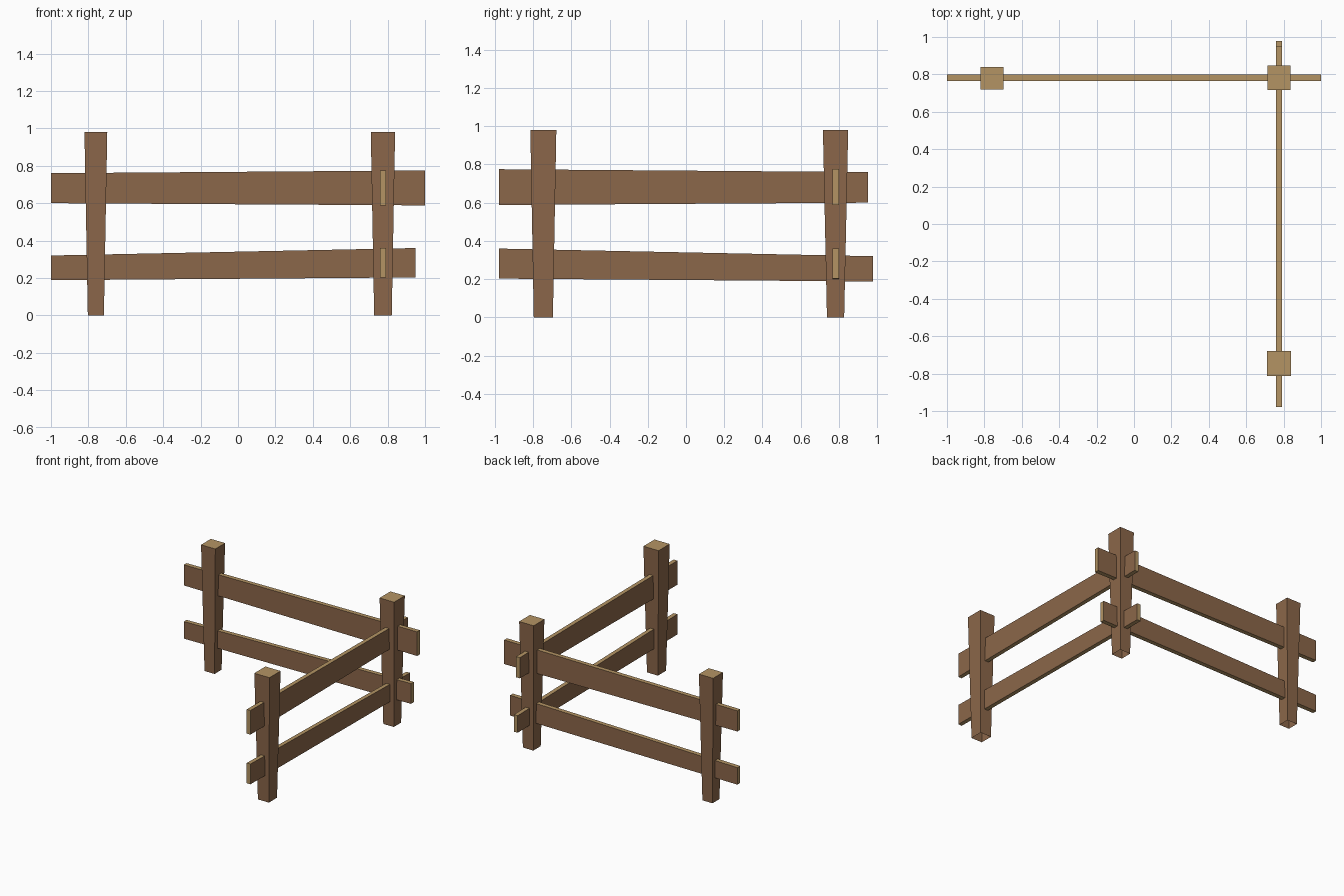
import bpy, bmesh

if "Cube" in bpy.data.objects:
    bpy.data.objects.remove(bpy.data.objects["Cube"])


def material(name, rgb):
    m = bpy.data.materials.new(name)
    m.diffuse_color = (*rgb, 1)
    m.use_nodes = True
    m.node_tree.nodes["Principled BSDF"].inputs["Base Color"].default_value = m.diffuse_color
    return m


BARK = material("brown wood", (0.26, 0.135, 0.068))
CUT = material("pale cut wood", (0.456, 0.296, 0.127))


def block(name, lower, upper, is_cut, is_open=None):
    """Hull between two matching quads; is_cut / is_open pick faces by normal."""
    bm = bmesh.new()
    a = [bm.verts.new(p) for p in lower]
    b = [bm.verts.new(p) for p in upper]
    bm.faces.new(a[::-1])
    bm.faces.new(b)
    for i in range(4):
        j = (i + 1) % 4
        bm.faces.new((a[i], a[j], b[j], b[i]))
    bmesh.ops.recalc_face_normals(bm, faces=bm.faces)
    for f in bm.faces:
        f.material_index = int(is_cut(f.normal))
    if is_open:
        bmesh.ops.delete(bm, geom=[f for f in bm.faces if is_open(f.normal)],
                         context='FACES_ONLY')
    mesh = bpy.data.meshes.new(name)
    bm.to_mesh(mesh)
    bm.free()
    mesh.materials.append(BARK)
    mesh.materials.append(CUT)
    ob = bpy.data.objects.new(name, mesh)
    bpy.context.collection.objects.link(ob)


def square(x, y, hx, hy, z):
    return [(x - hx, y - hy, z), (x + hx, y - hy, z),
            (x + hx, y + hy, z), (x - hx, y + hy, z)]


def post(name, x, y, top, bottom):
    # Tapered post: pale sawn top, open underside
    block(name, square(x, y, *bottom, 0), square(x, y, *top, 0.98),
          lambda n: n.z > 0.5, lambda n: n.z < -0.5)


def rail(name, axis, centre, half, start, end):
    # Plank along an axis; start and end are (position, z low, z high)
    def section(pos, lo, hi):
        pts = [(-half, lo), (half, lo), (half, hi), (-half, hi)]
        if axis == 'x':
            return [(pos, centre + s, z) for s, z in pts]
        return [(centre + s, pos, z) for s, z in pts]
    # broad sides are brown, edges and ends are pale
    side = 1 if axis == 'x' else 0
    block(name, section(*start), section(*end), lambda n: abs(n[side]) < 0.5)


# Posts
post("left_back_post", -0.76, 0.78, (0.061, 0.06), (0.043, 0.043))
post("corner_post", 0.775, 0.782, (0.062, 0.066), (0.045, 0.045))
post("right_front_post", 0.775, -0.746, (0.065, 0.068), (0.047, 0.05))

# Back rails
rail("back_upper_rail", 'x', 0.782, 0.017, (-1.0, 0.60, 0.76), (1.0, 0.588, 0.775))
rail("back_lower_rail", 'x', 0.782, 0.017, (-1.0, 0.188, 0.32), (0.948, 0.203, 0.36))

# Right side rails
rail("side_upper_rail", 'y', 0.775, 0.016, (-0.978, 0.588, 0.775), (0.952, 0.60, 0.76))
rail("side_lower_rail", 'y', 0.775, 0.016, (-0.978, 0.203, 0.36), (0.978, 0.188, 0.32))
